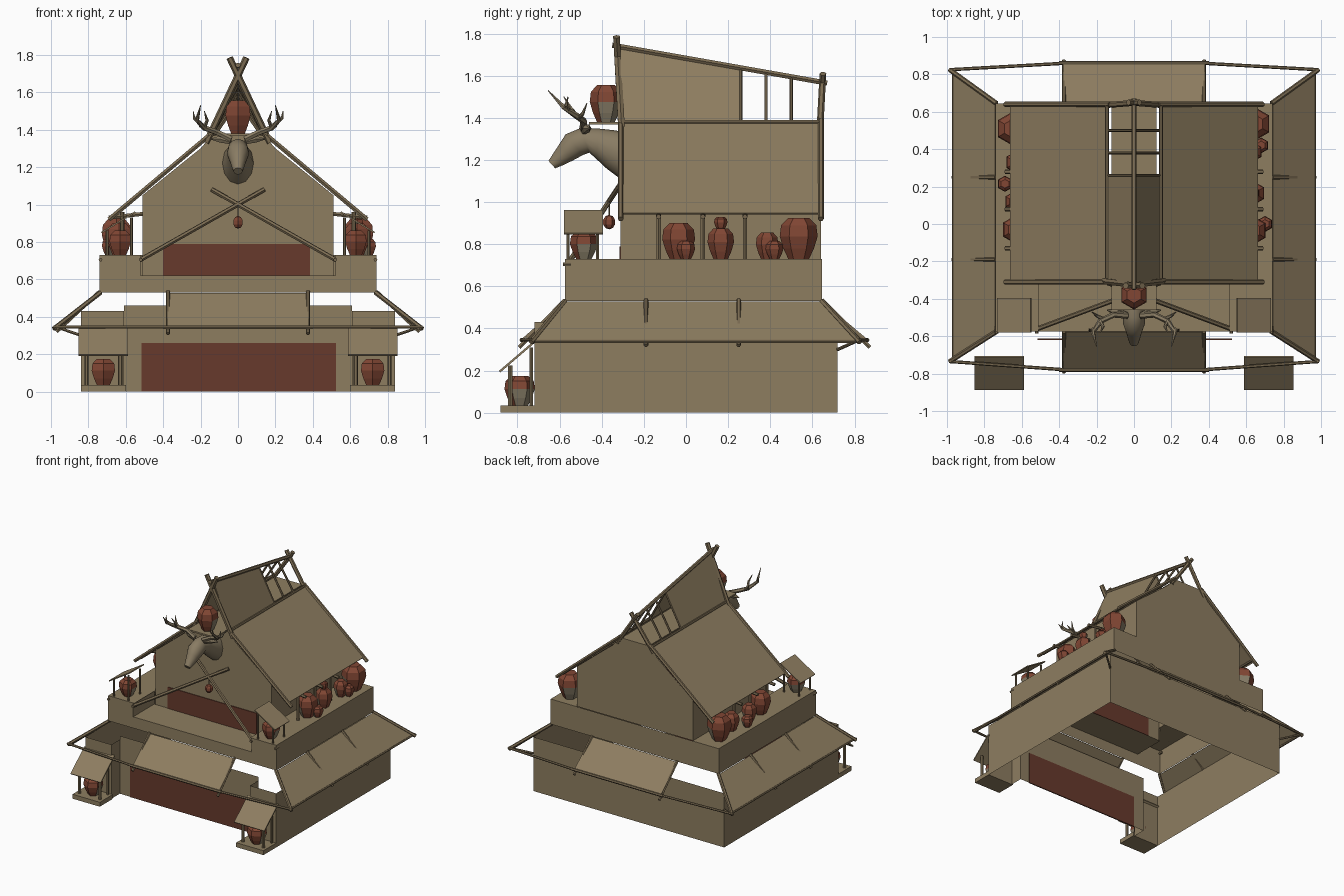
import bpy, bmesh, math
from mathutils import Vector

if "Cube" in bpy.data.objects:
    bpy.data.objects.remove(bpy.data.objects["Cube"])


def material(name, rgb):
    m = bpy.data.materials.new(name)
    m.diffuse_color = (*rgb, 1)
    m.use_nodes = True
    m.node_tree.nodes["Principled BSDF"].inputs["Base Color"].default_value = m.diffuse_color
    return m


TAN = material("tan plaster", (0.27, 0.207, 0.118))
WOOD = material("pole wood", (0.20, 0.15, 0.085))
DOOR = material("dark red door", (0.135, 0.042, 0.025))
CLAY = material("red clay", (0.22, 0.062, 0.034))
PALE = material("pale clay", (0.25, 0.21, 0.14))
HIDE = material("deer hide", (0.25, 0.20, 0.125))


def finish(name, bm, *mats):
    me = bpy.data.meshes.new(name)
    bmesh.ops.recalc_face_normals(bm, faces=bm.faces)
    bm.to_mesh(me)
    bm.free()
    for m in mats:
        me.materials.append(m)
    ob = bpy.data.objects.new(name, me)
    bpy.context.collection.objects.link(ob)
    return ob


def sheet(name, polys, mat=TAN, thick=0):
    bm = bmesh.new()
    for p in polys:
        bm.faces.new([bm.verts.new(v) for v in p])
    bmesh.ops.remove_doubles(bm, verts=bm.verts, dist=1e-4)
    ob = finish(name, bm, mat)
    if thick:
        mod = ob.modifiers.new("thickness", "SOLIDIFY")
        mod.thickness, mod.offset = thick, 0
    return ob


def box(name, lo, hi, mat=TAN):
    bm = bmesh.new()
    bmesh.ops.create_cube(bm, size=1)
    for v in bm.verts:
        v.co = [(a + b) / 2 + c * (b - a) for a, b, c in zip(lo, hi, v.co)]
    return finish(name, bm, mat)


def loft(name, rings, mats):
    bm = bmesh.new()
    vs = [[bm.verts.new(p) for p in r] for r in rings]
    n = len(vs[0])
    for a, b in zip(vs, vs[1:]):
        for i in range(n):
            bm.faces.new((a[i], a[(i + 1) % n], b[(i + 1) % n], b[i]))
    bm.faces.new(vs[0])
    bm.faces.new(vs[-1][::-1])
    return finish(name, bm, *mats)


def tube(name, pts, radii, mat=WOOD, n=6):
    pts = [Vector(p) for p in pts]
    rings = []
    for i, p in enumerate(pts):
        d = (pts[min(i + 1, len(pts) - 1)] - pts[max(i - 1, 0)]).normalized()
        up = Vector((0, 0, 1)) if abs(d.z) < 0.9 else Vector((0, 1, 0))
        u = d.cross(up).normalized()
        w = d.cross(u)
        rings.append([p + radii[i] * (u * math.cos(t) + w * math.sin(t))
                      for t in (2 * math.pi * k / n for k in range(n))])
    return loft(name, rings, [mat])


def pole(name, a, b, r=0.011):
    return tube(name, [a, b], [r, r])


def jar(name, x, y, z, r, h, front):
    prof = [(0.55, 0), (0.8, 0.25), (1, 0.55), (0.93, 0.82), (0.55, 1)]
    rings = [[(x + r * k * math.cos(t), y + r * k * math.sin(t), z + h * f)
              for t in (math.pi * (i / 3 + 1 / 6) for i in range(6))] for k, f in prof]
    ob = loft(name, rings, [CLAY, PALE])
    # pale unglazed lower part on the side turned away from the viewer
    for p in ob.data.polygons:
        if p.center.z < z + h * 0.5 and p.normal.dot(Vector(front)) < 0.4:
            p.material_index = 1


def wall(a, b, z0, z1):
    return [(*a, z0), (*b, z0), (*b, z1), (*a, z1)]


# lower storey: open shell with a recessed front
plan = [(-.61, -.615), (-.61, -.72), (-.84, -.72), (-.84, .72), (.84, .72),
        (.84, -.72), (.61, -.72), (.61, -.615)]
sheet("lower_walls", [wall(a, b, 0, .43) for a, b in zip(plan, plan[1:])]
      + [wall(plan[-1], plan[0], 0, .46)])
box("lower_door", (-.515, -.62, 0), (.525, -.611, .26), DOOR)

# upper storey: balcony, side ledges and gabled house
F, H, B = -.575, -.31, .645
polys = [wall((-.52, F), (.52, F), .53, .62),
         [(-.52, F, .62), (.52, F, .62), (.52, H, .62), (-.52, H, .62)],
         wall((-.74, B), (.74, B), .53, .73)]
for s in (-1, 1):
    polys += [wall((s * .74, F), (s * .74, B), .53, .73),
              wall((s * .52, F), (s * .74, F), .53, .73),
              wall((s * .52, F), (s * .52, H), .62, .73),
              [(s * .51, F, .73), (s * .74, F, .73), (s * .74, B, .73), (s * .51, B, .73)]]
sheet("upper_platform", polys)
outline = [(.51, 1.05), (.3, 1.22), (.2, 1.3), (.14, 1.37)]
outline += [(-x, z) for x, z in outline[::-1]]
sheet("house_walls", [[(x, y, z) for x, z in [(-.51, z0), (.51, z0)] + outline]
                      for y, z0 in ((H, .62), (B - .005, .73))]
      + [wall((s * .51, H), (s * .51, B - .005), .73, 1.05) for s in (-1, 1)])
box("upper_door", (-.4, H - .005, .62), (.385, H + .004, .79), DOOR)
box("loft_shelf", (-.12, -.46, 1.368), (.12, .64, 1.38))


def ridge(y):
    return 1.735 - (y + .33) * .172


# front and back skirt roofs with rafters
for tag, y0, y1 in (("front", F, -.78), ("back", B, .86)):
    sheet(tag + "_skirt_roof", [[(-.38, y0, .525), (.38, y0, .525), (.38, y1, .345), (-.38, y1, .345)]], TAN, .008)
    e = -.735 if y1 < 0 else .825
    pole(tag + "_skirt_edge", (-.4, y1, .345), (.4, y1, .345))
    for s in (-1, 1):
        pole(tag + "_skirt_rafter", (s * .375, y0, .535), (s * .375, y1 * 1.015, .31))
        pole(tag + "_corner_edge", (s * .36, y1, .345), (s * .985, e, .345), .009)
        pole(tag + "_hip_pole", (s * .735, y0, .53), (s * .985, e, .335), .013)

for s in (-1, 1):
    side = "right" if s > 0 else "left"
    # side skirt roof
    sheet(side + "_skirt_roof", [[(s * .74, F, .525), (s * .74, B, .525), (s * .965, .81, .345), (s * .965, -.73, .345)]], TAN, .008)
    pole(side + "_skirt_edge", (s * .965, -.74, .34), (s * .965, .83, .34), .009)
    pole(side + "_skirt_brace", (s * .84, .72, .3), (s * .97, .82, .345), .008)
    for y in (-.19, .25):
        pole(side + "_skirt_rafter", (s * .74, y, .535), (s * .97, y, .32))
    # main roof, steep ridge panel and its poles
    sheet(side + "_main_roof", [[(s * .14, H, 1.375), (s * .66, H, .945), (s * .66, .635, .945), (s * .14, .635, 1.375)]], TAN, .01)
    sheet(side + "_ridge_panel", [[(s * .14, H, 1.375), (s * .14, .26, 1.375), (0, .26, ridge(.26)), (0, H, ridge(H))]], TAN, .008)
    pole(side + "_shoulder_pole", (s * .145, H, 1.38), (s * .145, .64, 1.38), .01)
    pole(side + "_eave_pole", (s * .64, H, .955), (s * .64, .635, .955), .01)
    pole(side + "_front_rake", (s * .69, -.31, .92), (s * .13, -.31, 1.39), .014)
    pole(side + "_back_rake", (s * .69, .64, .92), (s * .13, .64, 1.39), .014)
    pole(side + "_front_horn", (s * .17, -.305, 1.33), (-s * .045, -.33, 1.785), .018)
    pole(side + "_back_horn", (s * .16, .635, 1.33), (-s * .03, .65, 1.61), .016)
    for y in (.26, .38, .5):
        pole(side + "_ridge_rafter", (s * .14, y, 1.375), (0, y, ridge(y)), .008)
    for y in (-.13, .08, .28):
        pole(side + "_eave_post", (s * .62, y, .73), (s * .62, y, .96), .012)
        pole(side + "_eave_bracket", (s * .51, y, .95), (s * .69, y, .93), .012)
    # crossed balcony poles
    pole(side + "_crossed_pole", (s * .53, -.565, .7), (-s * .14, -.315, 1.08), .013)
    for x in (.52, .735):
        pole(side + "_balcony_peg", (s * x, F - .01, .705), (s * x, F + .03, .705), .01)

    # ground shrine
    box(side + "_shrine_base", (s * .72 - .12, -.88, 0), (s * .72 + .12, -.72, .035))
    for x in (.63, .81):
        pole(side + "_shrine_post", (s * x, -.835, .03), (s * x, -.835, .225), .012)
        pole(side + "_shrine_back_post", (s * x, -.735, .03), (s * x, -.735, .31), .01)
    sheet(side + "_shrine_roof", [[(s * .72 + a, y, z) for a, y, z in
          ((-.133, -.885, .195), (.133, -.885, .195), (.133, -.71, .345), (-.133, -.71, .345))]], TAN, .01)
    jar(side + "_shrine_jar", s * .72, -.79, .035, .072, .14, (0, -1, 0))

    # balcony shrine
    for x, y, z in ((.7, -.56, .86), (.7, -.42, .86), (.57, -.56, .93), (.57, -.42, .93)):
        pole(side + "_balcony_shrine_post", (s * x, y, .73), (s * x, y, z), .008)
    sheet(side + "_balcony_shrine_roof", [[(s * .73, -.58, .85), (s * .55, -.58, .96), (s * .55, -.395, .96), (s * .73, -.395, .85)]], TAN, .008)
    jar(side + "_balcony_shrine_jar", s * .63, -.485, .73, .066, .13, (0, -1, 0))

    # jars along the ledge: x, y, z, radius, height
    if s > 0:
        row = [(.635, -.035, .73, .078, .17), (.7, 0, .73, .043, .085), (.64, .165, .73, .063, .145),
               (.64, .165, .87, .032, .06), (.635, .385, .73, .053, .125), (.68, .42, .73, .042, .085),
               (.645, .535, .73, .09, .195)]
    else:
        row = [(.635, -.03, .73, .075, .17), (.64, .12, .73, .055, .13), (.69, .215, .73, .043, .085),
               (.63, .33, .73, .06, .14), (.65, .51, .73, .09, .195)]
    for i, (x, y, z, r, h) in enumerate(row):
        jar(f"{side}_ledge_jar_{i}", s * x, y, z, r, h, (s, 0, 0))

    # antlers and ears
    beam = [(.035, -.49, 1.35), (.11, -.485, 1.385), (.18, -.52, 1.41), (.22, -.58, 1.45), (.2, -.655, 1.53)]
    tube(side + "_antler", [(s * x, y, z) for x, y, z in beam], [.017, .016, .015, .012, .002], HIDE)
    for a, b, c in (((.18, -.52, 1.41), (.165, -.55, 1.45), (.18, -.58, 1.5)),
                    ((.21, -.56, 1.44), (.235, -.57, 1.46), (.24, -.56, 1.5)),
                    ((.16, -.51, 1.40), (.2, -.49, 1.42), (.225, -.47, 1.47))):
        tube(side + "_antler_tine", [(s * p[0], p[1], p[2]) for p in (a, b, c)], [.011, .009, .002], HIDE)
    tube(side + "_ear", [(s * .04, -.485, 1.335), (s * .09, -.47, 1.35), (s * .145, -.46, 1.35)], [.014, .022, .003], HIDE)

pole("ridge_pole", (0, -.35, 1.745), (0, .67, 1.565), .014)

# jar on the shelf and hanging bead
jar("shelf_jar", 0, -.38, 1.38, .077, .175, (0, -1, 0))
pole("bead_cord", (0, -.365, .93), (0, -.365, 1.0), .004)
bm = bmesh.new()
bmesh.ops.create_uvsphere(bm, u_segments=6, v_segments=5, radius=.03)
for v in bm.verts:
    v.co = (v.co.x, v.co.y - .365, v.co.z * 1.15 + .905)
finish("hanging_bead", bm, CLAY)

# deer neck and head: y, z, half width, half height, tilt of the section
sections = [(-.305, 1.22, .085, .115, 0), (-.36, 1.25, .07, .093, 10), (-.42, 1.277, .055, .072, 5),
            (-.48, 1.293, .055, .062, -20), (-.53, 1.273, .06, .064, -40), (-.57, 1.235, .045, .05, -42),
            (-.61, 1.2, .033, .035, -42), (-.637, 1.178, .024, .024, -42)]
rings = []
for y, z, rx, rz, tilt in sections:
    t = math.radians(tilt)
    rings.append([(rx * math.cos(a), y + rz * math.sin(a) * math.sin(t), z + rz * math.sin(a) * math.cos(t))
                  for a in (2 * math.pi * k / 12 for k in range(12))])
head = loft("deer_head", rings, [HIDE])
for p in head.data.polygons:
    p.use_smooth = len(p.vertices) == 4
